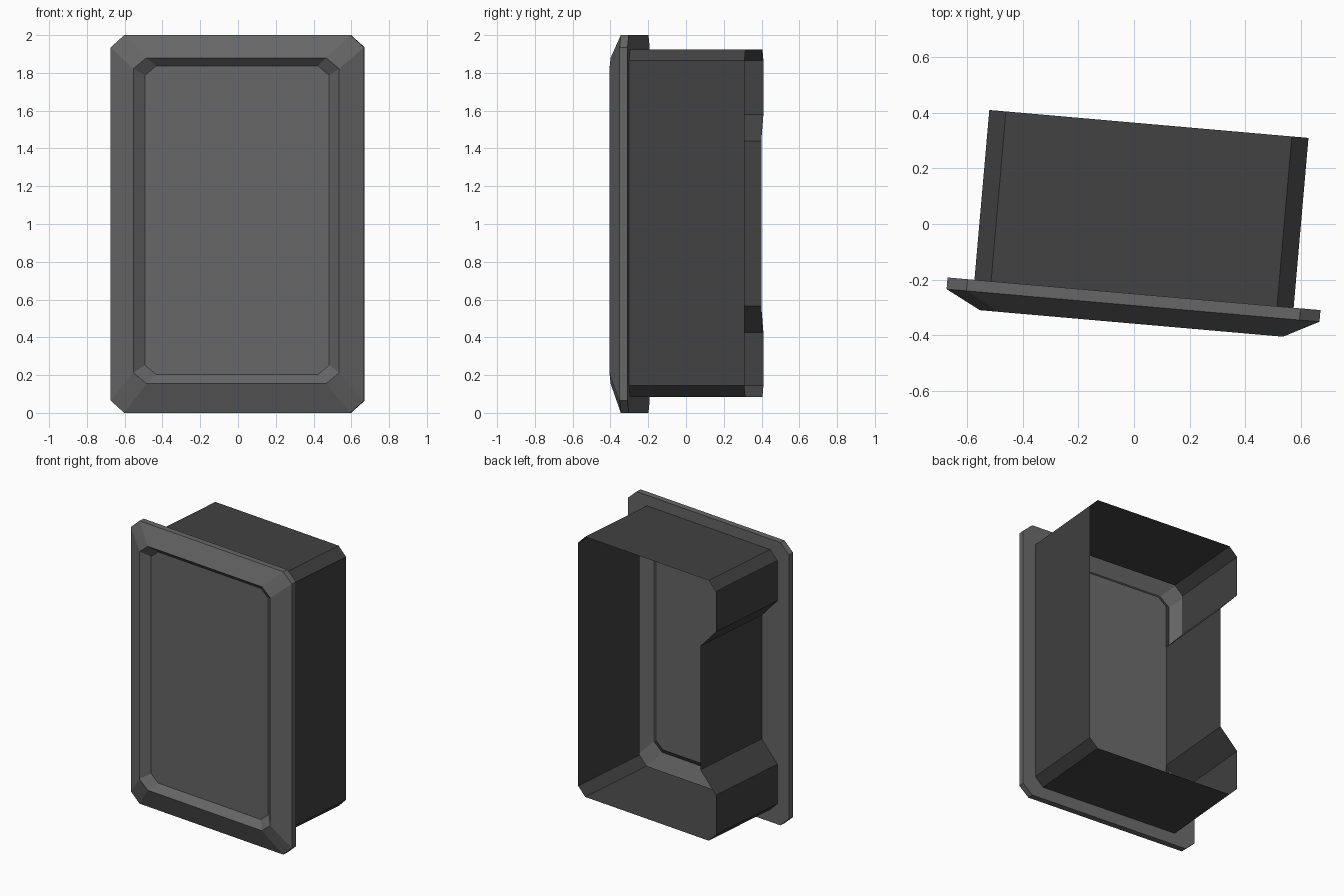
import bpy, bmesh, math

if "Cube" in bpy.data.objects:
    bpy.data.objects.remove(bpy.data.objects["Cube"])

TURN = math.radians(-5)   # whole model is turned slightly about z
CX = 0.022                # local centre line


def material(name, grey):
    m = bpy.data.materials.new(name)
    m.diffuse_color = (grey, grey, grey, 1)
    m.use_nodes = True
    m.node_tree.nodes["Principled BSDF"].inputs["Base Color"].default_value = m.diffuse_color
    return m


def outline(half, z0, z1, cut, cz):
    """Rectangle in x/z with cut corners, starting at the lower left side."""
    a, b = CX - half, CX + half
    return [(a, z0 + cz), (a + cut, z0), (b - cut, z0), (b, z0 + cz),
            (b, z1 - cz), (b - cut, z1), (a + cut, z1), (a, z1 - cz)]


def ring(bm, points, y):
    return [bm.verts.new((x, y, z)) for x, z in points]


def bridge(bm, r, s):
    n = len(r)
    for i in range(n):
        j = (i + 1) % n
        bm.faces.new((r[i], r[j], s[j], s[i]))


def finish(bm, name, mat):
    bmesh.ops.recalc_face_normals(bm, faces=bm.faces[:])
    me = bpy.data.meshes.new(name)
    bm.to_mesh(me)
    bm.free()
    me.materials.append(mat)
    ob = bpy.data.objects.new(name, me)
    ob.rotation_euler.z = TURN
    bpy.context.collection.objects.link(ob)
    return ob


frame_grey = material("frame grey", 0.133)
box_grey = material("dark box grey", 0.054)

# Housing outline: cut corners plus a dent in the left wall
left = CX - 0.576
dent = [(left, 1.58), (left + 0.13, 1.44), (left + 0.13, 0.565), (left, 0.425)]
box_outline = outline(0.576, 0.085, 1.925, 0.06, 0.06) + dent

# Open-backed housing
bm = bmesh.new()
bridge(bm, ring(bm, box_outline, 0.363), ring(bm, box_outline, -0.25))
finish(bm, "housing", box_grey)

# Front frame: back flange, rim, bevel, recess and panel
bm = bmesh.new()
inner = ring(bm, box_outline, -0.25)
back = ring(bm, outline(0.673, 0.0, 2.0, 0.072, 0.065), -0.25)
for i in range(7):
    bm.faces.new((inner[i], inner[i + 1], back[i + 1], back[i]))
bm.faces.new(inner[7:] + [inner[0], back[0], back[7]])   # dented side

rim = ring(bm, outline(0.673, 0.0, 2.0, 0.072, 0.065), -0.292)
lip = ring(bm, outline(0.547, 0.155, 1.88, 0.07, 0.058), -0.357)
panel = ring(bm, outline(0.49, 0.203, 1.837, 0.06, 0.05), -0.31)
for r, s in ((back, rim), (rim, lip), (lip, panel)):
    bridge(bm, r, s)
bm.faces.new(panel)
finish(bm, "front_frame", frame_grey)
